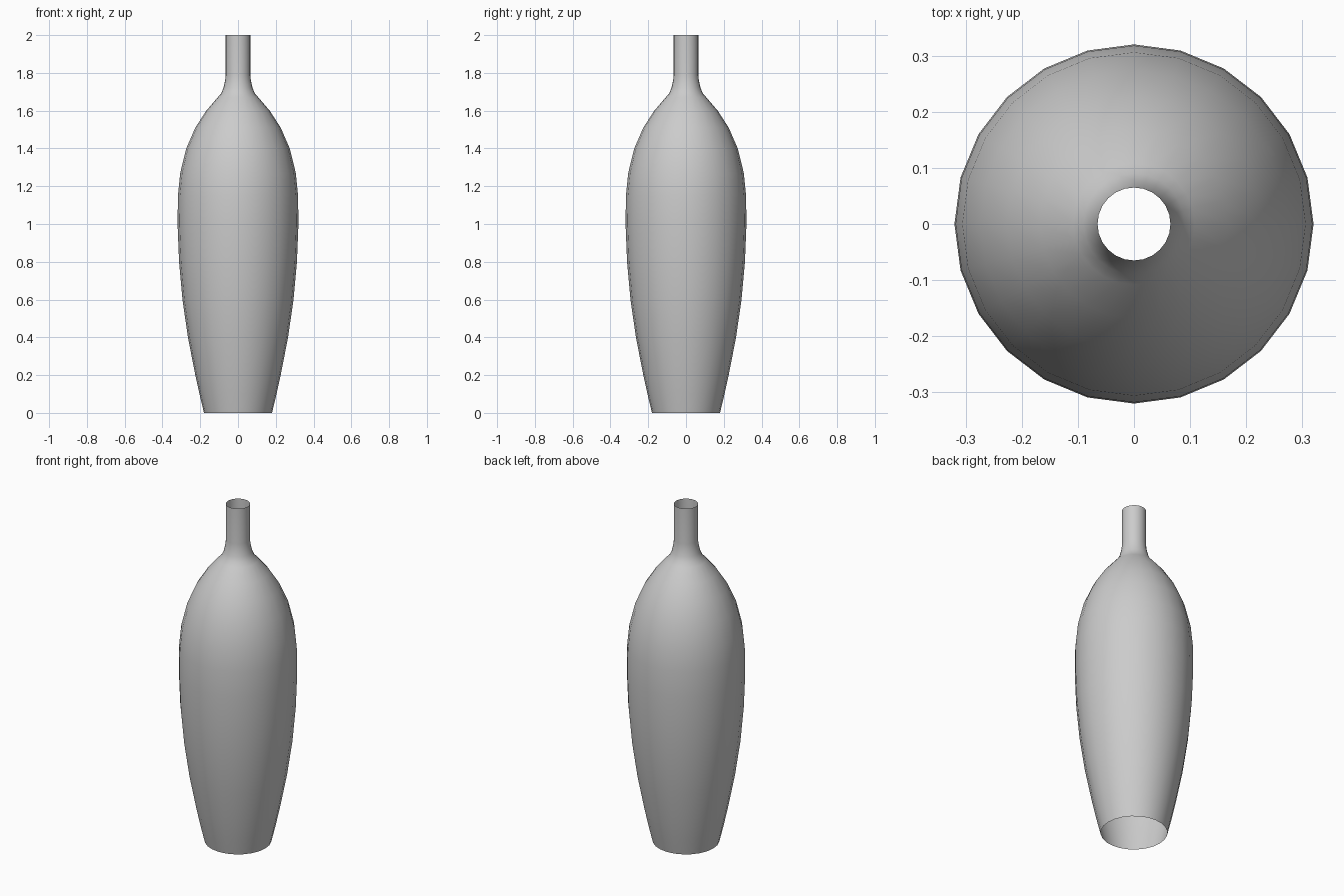
import bpy
import bmesh
import math
from mathutils import Vector

cube = bpy.data.objects.get("Cube")
if cube:
    bpy.data.objects.remove(cube, do_unlink=True)

SIDES = 24

# Wall profile as (radius, height), open at foot and mouth
profile = [
    (0.18, 0), (0.204, 0.1), (0.226, 0.2), (0.265, 0.4), (0.294, 0.6),
    (0.312, 0.8), (0.32, 1.0), (0.318, 1.15), (0.306, 1.27), (0.274, 1.4),
    (0.226, 1.51), (0.168, 1.6), (0.108, 1.67), (0.09, 1.69),
    (0.077, 1.72), (0.068, 1.76), (0.065, 1.79), (0.065, 2.0),
]

# Plain grey surface
grey = bpy.data.materials.new("grey")
grey.use_nodes = True
colour = (0.6, 0.6, 0.6, 1)
grey.diffuse_color = colour
grey.node_tree.nodes["Principled BSDF"].inputs["Base Color"].default_value = colour

# Turn the profile around the vertical axis
bm = bmesh.new()
verts = [bm.verts.new((r, 0, z)) for r, z in profile]
edges = [bm.edges.new(pair) for pair in zip(verts, verts[1:])]
bmesh.ops.spin(bm, geom=verts + edges, cent=Vector(), axis=Vector((0, 0, 1)),
               angle=math.tau, steps=SIDES, use_merge=True)
bmesh.ops.remove_doubles(bm, verts=bm.verts[:], dist=0.0001)

# Point the wall faces outward
bm.normal_update()
flipped = [f for f in bm.faces
           if f.normal.xy.dot(f.calc_center_median().xy) < 0]
bmesh.ops.reverse_faces(bm, faces=flipped)

mesh = bpy.data.meshes.new("vase_body")
bm.to_mesh(mesh)
bm.free()
mesh.materials.append(grey)
vase = bpy.data.objects.new("vase_body", mesh)
bpy.context.collection.objects.link(vase)

# Smooth shading
bpy.context.view_layer.objects.active = vase
vase.select_set(True)
bpy.ops.object.shade_smooth_by_angle(angle=math.radians(40))
